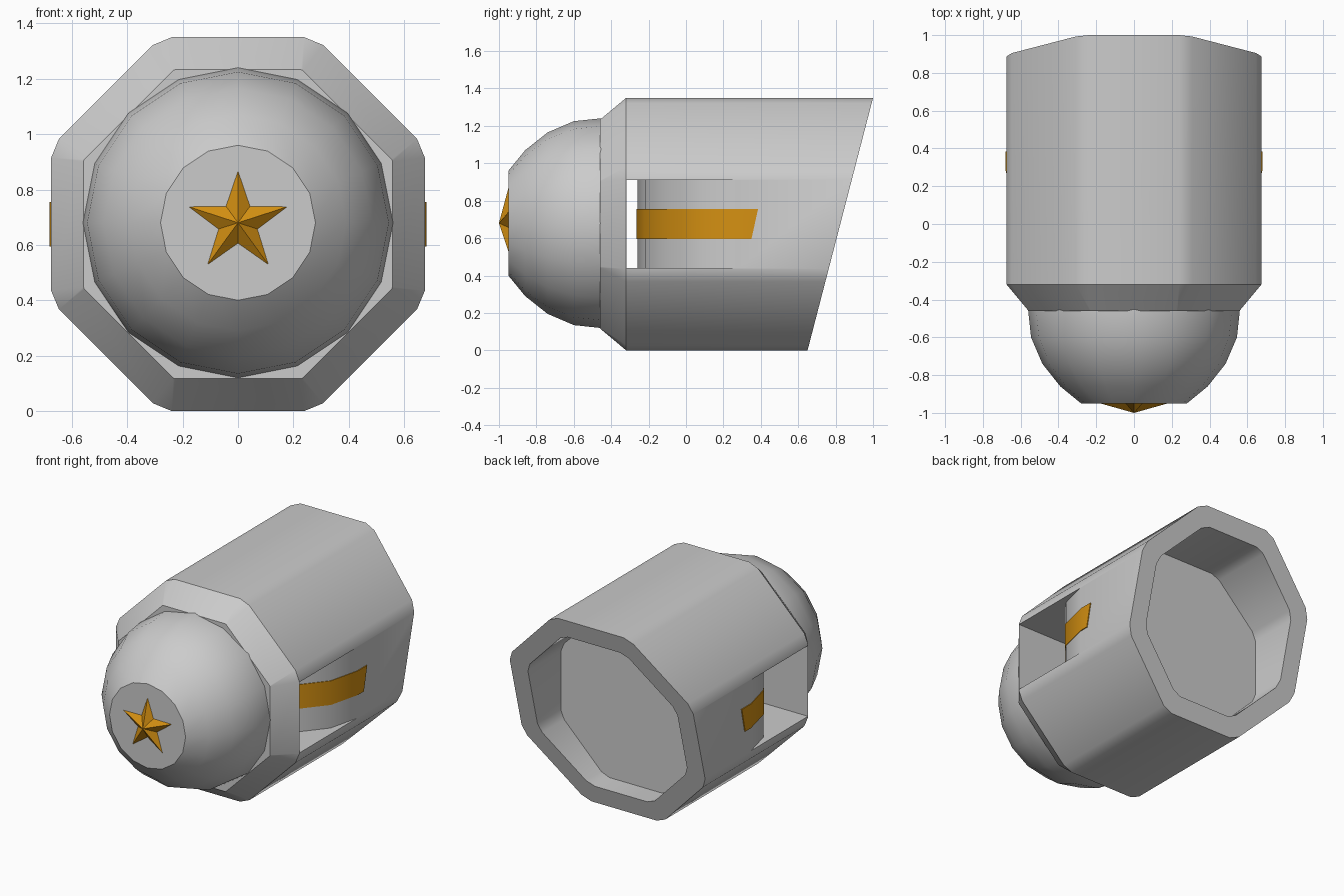
import bpy, bmesh, math

cube = bpy.data.objects.get("Cube")
if cube:
    bpy.data.objects.remove(cube, do_unlink=True)


def material(name, rgb):
    m = bpy.data.materials.new(name)
    m.use_nodes = True
    color = (*rgb, 1.0)
    m.diffuse_color = color
    m.node_tree.nodes["Principled BSDF"].inputs["Base Color"].default_value = color
    return m


GREY = material("light grey", (0.6, 0.6, 0.6))
GOLD = material("gold", (0.66, 0.28, 0.006))
MID = 0.675          # height of the long axis
NOSE_Y, RAMP_Y = -0.26, 0.29


def finish(name, bm, mat):
    bmesh.ops.recalc_face_normals(bm, faces=bm.faces)
    me = bpy.data.meshes.new(name)
    bm.to_mesh(me)
    bm.free()
    me.materials.append(mat)
    ob = bpy.data.objects.new(name, me)
    bpy.context.collection.objects.link(ob)
    return ob


def activate(ob):
    bpy.ops.object.select_all(action='DESELECT')
    ob.select_set(True)
    bpy.context.view_layer.objects.active = ob


def smooth(ob):
    activate(ob)
    bpy.ops.object.shade_smooth_by_angle(angle=math.radians(30))


def loft(name, rings, mat):
    """Skin a list of closed rings and cap both ends."""
    bm = bmesh.new()
    loops = [[bm.verts.new(p) for p in ring] for ring in rings]
    for a, b in zip(loops, loops[1:]):
        for i in range(len(a)):
            j = (i + 1) % len(a)
            bm.faces.new((a[i], a[j], b[j], b[i]))
    bm.faces.new(loops[0])
    bm.faces.new(loops[-1])
    return finish(name, bm, mat)


def octagon(apothem, cut, y_of_z):
    """Octagon with clipped corners; y follows height."""
    half = apothem * math.tan(math.pi / 8)
    ring = []
    for k in range(8):
        a = k * math.pi / 4
        for t in (-half + cut, half - cut):
            x = apothem * math.cos(a) - t * math.sin(a)
            z = MID + apothem * math.sin(a) + t * math.cos(a)
            ring.append((x, y_of_z(z), z))
    return ring


def slant(z):
    return 0.65 + 0.35 * z / (2 * MID)


def ramp(width, grow=0.0):
    """Curved plan of the side intakes, from +x round the nose to -x."""
    pts = []
    for i in range(9):
        a = i * math.pi / 8
        pts.append(((width + grow) * math.cos(a),
                    RAMP_Y - (RAMP_Y - NOSE_Y + grow) * math.sin(a)))
    return pts


# Octagonal shell with a recessed, slanted rear
body = loft("body_shell", [
    octagon(0.558, 0.004, lambda z: -0.46),
    octagon(0.675, 0.04, lambda z: -0.32),
    octagon(0.675, 0.04, slant),
    octagon(0.55, 0.035, slant),
    octagon(0.55, 0.035, lambda z: 0.53)], GREY)

# Side intakes cut straight through, leaving the curved ramp
plan = [(-0.8, -0.318), (0.8, -0.318), (0.8, RAMP_Y)] + ramp(0.677) + [(-0.8, RAMP_Y)]
cutter = loft("intake_cutter", [[(x, y, z) for x, y in plan] for z in (0.44, 0.91)], GREY)
cutter.hide_render = True
mod = body.modifiers.new("intakes", 'BOOLEAN')
mod.operation = 'DIFFERENCE'
mod.solver = 'EXACT'
mod.object = cutter
activate(body)
bpy.ops.object.modifier_apply(modifier=mod.name)
bpy.data.objects.remove(cutter, do_unlink=True)
smooth(body)

# Rounded nose with a flat tip
profile = [(-0.45, 0.56), (-0.46, 0.56), (-0.6, 0.545), (-0.74, 0.485),
           (-0.86, 0.39), (-0.95, 0.28)]
dome = loft("nose_dome", [[(r * math.sin(k * math.pi / 8), y,
                            0.68 + r * math.cos(k * math.pi / 8))
                           for k in range(16)] for y, r in profile], GREY)
smooth(dome)

# Faceted star on the tip
bm = bmesh.new()
tip = bm.verts.new((0, -1.0, 0.68))
rim = []
for k in range(10):
    r = 0.075 if k % 2 else 0.19
    a = k * math.pi / 5
    rim.append(bm.verts.new((r * math.sin(a), -0.949, 0.68 + r * math.cos(a))))
for k in range(10):
    bm.faces.new((tip, rim[k], rim[(k + 1) % 10]))
bm.faces.new(rim)
finish("nose_star", bm, GOLD)

# Stripe wrapped round the ramp, with slanted ends on the flanks
LOW, HIGH = 0.595, 0.755
outer = ramp(0.677, 0.004)
inner = ramp(0.677, -0.003)


def stripe_ring(i):
    (xo, yo), (xi, yi) = outer[i], inner[i]
    return [(xo, yo, LOW), (xo, yo, HIGH), (xi, yi, HIGH), (xi, yi, LOW)]


def stripe_end(side):
    xo, xi = side * 0.681, side * 0.674
    return [(xo, 0.35, LOW), (xo, 0.385, HIGH), (xi, 0.385, HIGH), (xi, 0.35, LOW)]


stripe = loft("intake_stripe",
              [stripe_end(1)] + [stripe_ring(i) for i in range(9)] + [stripe_end(-1)], GOLD)
smooth(stripe)
